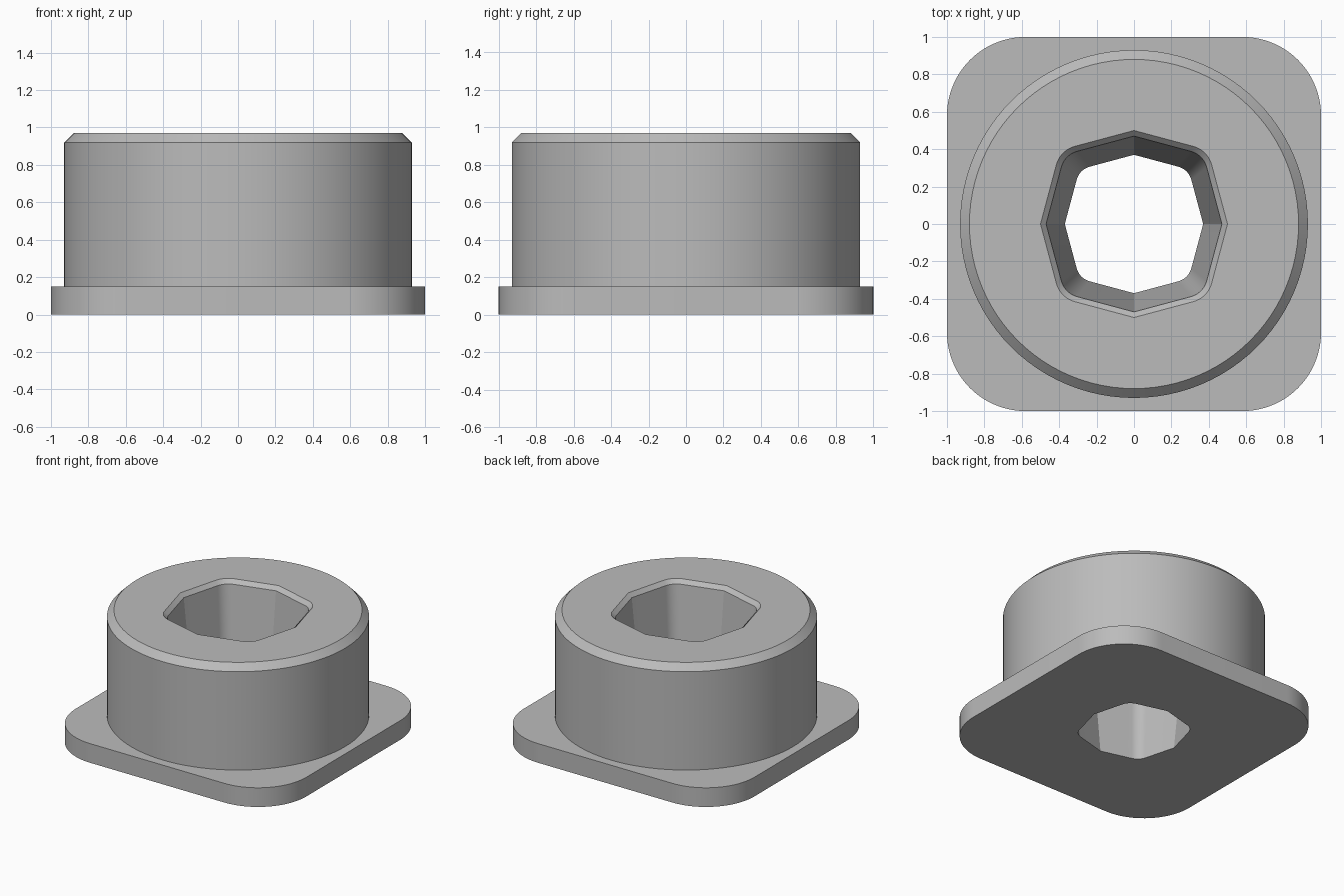
import bpy, bmesh
from math import sin, cos, tan, radians, pi, sqrt

if "Cube" in bpy.data.objects:
    bpy.data.objects.remove(bpy.data.objects["Cube"])

PER_QUARTER = 24
FLANGE_TOP, TOP = 0.15, 0.97

grey = bpy.data.materials.new("light grey")
grey.use_nodes = True
colour = (0.5, 0.5, 0.5, 1)
grey.diffuse_color = colour
grey.node_tree.nodes["Principled BSDF"].inputs["Base Color"].default_value = colour


def four_turns(quarter, z):
    """Repeat a quarter outline around the z axis."""
    ring = []
    for _ in range(4):
        ring += [(x, y, z) for x, y in quarter]
        quarter = [(-y, x) for x, y in quarter]
    return ring


def circle(radius, z):
    step = pi / 2 / PER_QUARTER
    return four_turns([(radius * cos(i * step), radius * sin(i * step))
                       for i in range(PER_QUARTER)], z)


def rounded(reach, tilt, fillet, z):
    """Outline with rounded diagonal corners; tilted sides meet on the axes."""
    tilt = radians(tilt)
    centre = reach / (1 + tan(tilt)) - fillet / (sqrt(2) * cos(pi / 4 - tilt))
    quarter = [(reach, 0)]
    steps = PER_QUARTER - 2
    for i in range(steps + 1):
        a = tilt + (pi / 2 - 2 * tilt) * i / steps
        quarter.append((centre + fillet * cos(a), centre + fillet * sin(a)))
    return four_turns(quarter, z)


def socket(reach, fillet, z):
    return rounded(reach, 15, fillet, z)


def loft(name, rings):
    """Skin a sequence of matching rings."""
    bm = bmesh.new()
    loops = [[bm.verts.new(p) for p in ring] for ring in rings]
    for a, b in zip(loops, loops[1:]):
        for i in range(len(a)):
            j = (i + 1) % len(a)
            bm.faces.new((a[i], a[j], b[j], b[i]))
    mesh = bpy.data.meshes.new(name)
    bm.to_mesh(mesh)
    bm.free()
    mesh.materials.append(grey)
    obj = bpy.data.objects.new(name, mesh)
    bpy.context.collection.objects.link(obj)
    bpy.ops.object.select_all(action='DESELECT')
    bpy.context.view_layer.objects.active = obj
    obj.select_set(True)
    bpy.ops.object.shade_smooth_by_angle(angle=radians(25))
    return obj


# Socket outline where the collar meets the flange
joint = socket(0.386, 0.103, FLANGE_TOP)

# Square base flange with rounded corners
loft("base_flange", [
    joint,
    socket(0.37, 0.10, 0),
    rounded(1, 0, 0.42, 0),
    rounded(1, 0, 0.42, FLANGE_TOP),
    circle(0.93, FLANGE_TOP),
])

# Round collar with chamfered rim and tapered eight-sided socket
loft("socket_collar", [
    circle(0.93, FLANGE_TOP),
    circle(0.93, TOP - 0.05),
    circle(0.88, TOP),
    socket(0.50, 0.14, TOP),
    socket(0.47, 0.12, TOP - 0.03),
    joint,
])
